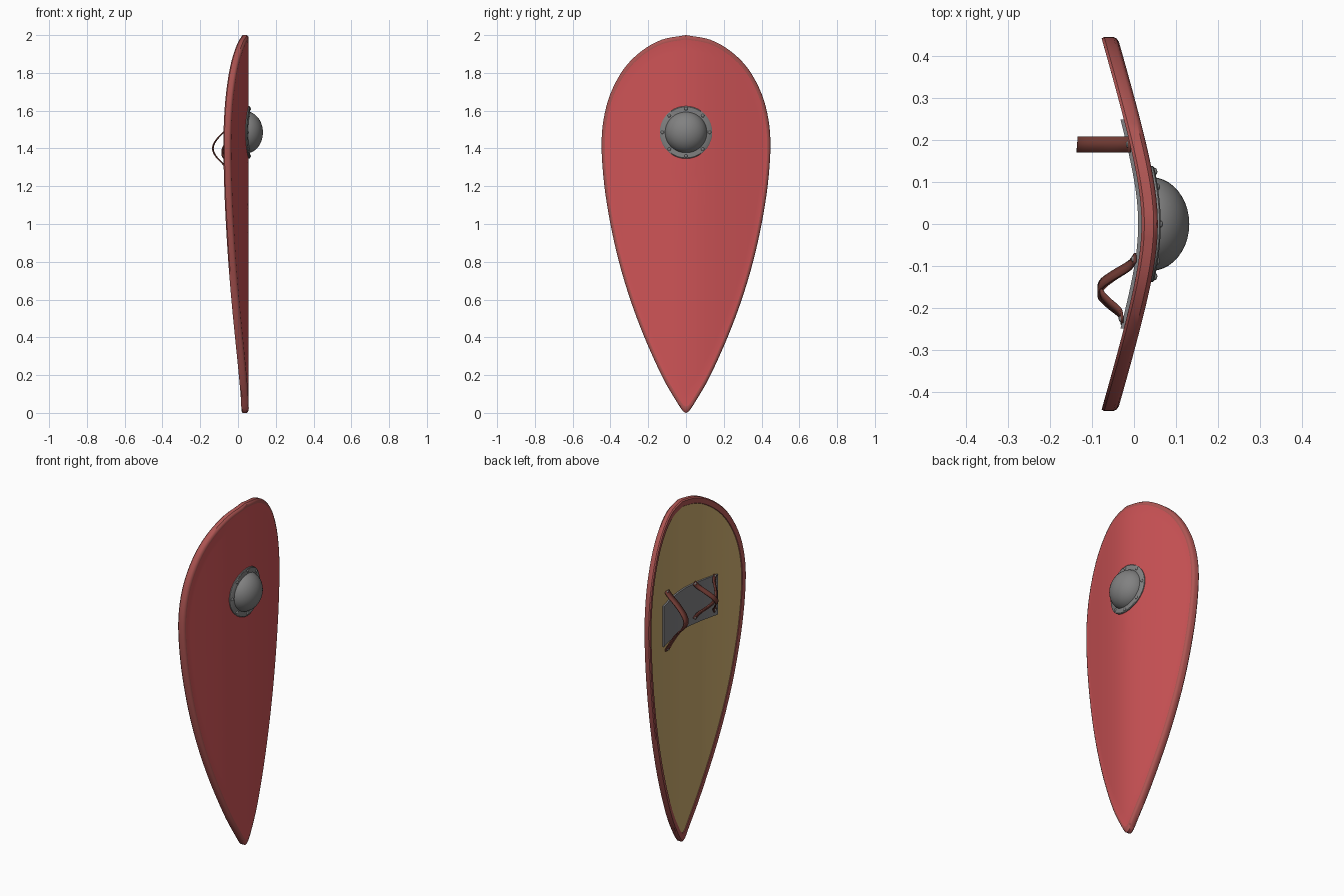
import bpy
import bmesh
from math import sin, cos, pi, sqrt, radians
from mathutils import Vector

if "Cube" in bpy.data.objects:
    bpy.data.objects.remove(bpy.data.objects["Cube"])


def material(name, r, g, b):
    mat = bpy.data.materials.new(name)
    mat.use_nodes = True
    mat.diffuse_color = (r, g, b, 1)
    bsdf = next(n for n in mat.node_tree.nodes if n.type == 'BSDF_PRINCIPLED')
    bsdf.inputs["Base Color"].default_value = (r, g, b, 1)
    return mat


RED = material("red paint", .61, .087, .093)
RIM = material("rim leather", .42, .09, .085)
WOOD = material("tan backing", .6, .41, .155)
STEEL = material("grey steel", .22, .22, .22)
PAD = material("grey pad", .22, .22, .23)
STRAP = material("brown leather", .17, .045, .035)
THICK = 0.039


def face_x(y):
    """Bowed front surface of the board."""
    return .057 + .045 - sqrt((.3 * y) ** 2 + .045 ** 2)


def smooth_path(points, steps):
    """Catmull-Rom curve through the points."""
    p = [Vector(q) for q in points]
    p = [2 * p[0] - p[1]] + p + [2 * p[-1] - p[-2]]
    out = []
    for a, b, c, d in zip(p, p[1:], p[2:], p[3:]):
        for i in range(steps):
            t = i / steps
            out.append(.5 * (2 * b + (c - a) * t + (2 * a - 5 * b + 4 * c - d) * t * t
                             + (3 * b - a - 3 * c + d) * t ** 3))
    return out + [p[-2]]


def finish(name, bm, mats, angle=35):
    bmesh.ops.recalc_face_normals(bm, faces=bm.faces)
    mesh = bpy.data.meshes.new(name)
    bm.to_mesh(mesh)
    bm.free()
    obj = bpy.data.objects.new(name, mesh)
    bpy.context.collection.objects.link(obj)
    for m in mats:
        mesh.materials.append(m)
    bpy.ops.object.select_all(action='DESELECT')
    obj.select_set(True)
    bpy.context.view_layer.objects.active = obj
    bpy.ops.object.shade_smooth_by_angle(angle=radians(angle))
    return obj


def bridge(bm, a, b, index=0):
    n = len(a)
    for i in range(n):
        f = bm.faces.new((a[i], a[(i + 1) % n], b[(i + 1) % n], b[i]))
        f.material_index = index


def cap(bm, ring, point, index=0):
    tip = bm.verts.new(point)
    for i in range(len(ring)):
        bm.faces.new((ring[i], ring[(i + 1) % len(ring)], tip)).material_index = index


# Board: teardrop outline swept through a list of concentric rings
half = smooth_path([(0, 2), (.13, 1.975), (.24, 1.912), (.33, 1.82), (.4, 1.69),
                    (.437, 1.55), (.447, 1.4), (.432, 1.2), (.4, 1), (.355, .8),
                    (.295, .6), (.22, .4), (.125, .19), (.05, .06), (.018, .012), (0, 0)], 4)
outline = half + [Vector((-p.x, p.y)) for p in half[-2:0:-1]]
MID = 1.2


def board_ring(bm, sy, sz, depth):
    ring = []
    for p in outline:
        y = p.x * sy
        ring.append(bm.verts.new((face_x(y) - depth, y, MID + (p.y - MID) * sz)))
    return ring


inner = [i / 10 for i in range(1, 10)]
sections = [(s, s, .001, 0) for s in inner]
sections += [(.962, .972, .001, 0), (.972, .98, 0, 1), (.99, .993, .003, 1),
             (1, 1, .01, 1), (1, 1, THICK - .007, 1), (.99, .993, THICK, 1),
             (.94, .957, THICK, 1), (.935, .954, THICK - .003, 1)]
sections += [(s, s, THICK - .003, 2) for s in reversed(inner)]
bm = bmesh.new()
rings = [board_ring(bm, *s[:3]) for s in sections]
for k in range(len(rings) - 1):
    bridge(bm, rings[k], rings[k + 1], sections[k + 1][3])
cap(bm, rings[0], (face_x(0) - .001, 0, MID), 0)
cap(bm, rings[-1], (face_x(0) - THICK + .003, 0, MID), 2)
finish("shield_board", bm, [RED, RIM, WOOD])


def lathe(name, profile, y0, z0, sides, base=None, mat=STEEL):
    """Spin (radius, height) about x; without a base it follows the board."""
    bm = bmesh.new()
    rings = []
    for r, h in profile:
        ring = []
        for i in range(sides):
            y = y0 + r * cos(2 * pi * i / sides)
            z = z0 + r * sin(2 * pi * i / sides)
            ring.append(bm.verts.new(((face_x(y) if base is None else base) + h, y, z)))
        rings.append(ring)
    for a, b in zip(rings, rings[1:]):
        bridge(bm, a, b)
    bmesh.ops.remove_doubles(bm, verts=bm.verts, dist=.00005)
    return finish(name, bm, [mat])


# Boss: dome, flange and rivets
BOSS_Z = 1.485
dome = [(.112 * cos(a * pi / 20), .092 * sin(a * pi / 20)) for a in range(11)]
lathe("boss_dome", dome, 0, BOSS_Z, 40, base=.04)
lathe("boss_flange", [(.1, .007), (.135, .007), (.139, .004), (.139, -.004)], 0, BOSS_Z, 40)


def rivet(name, x, y, z, r, sign=1):
    prof = [(r * cos(a * pi / 8), sign * r * .7 * sin(a * pi / 8)) for a in range(5)]
    lathe(name, prof, y, z, 10, base=x)


for i in range(8):
    a = i * pi / 4
    y = .125 * cos(a)
    rivet("boss_rivet", face_x(y) + .006, y, BOSS_Z + .125 * sin(a), .009)


def back_x(y):
    return face_x(y) - THICK


# Arm pad: curved sheet behind the boss
bm = bmesh.new()
cols = []
for i in range(25):
    y = -.25 + .5 * i / 24
    cols.append([bm.verts.new((back_x(y) + d, y, z))
                 for d, z in ((.002, 1.25), (-.008, 1.25), (-.008, 1.485), (.002, 1.485))])
for a, b in zip(cols, cols[1:]):
    bridge(bm, a, b)
bm.faces.new(cols[0])
bm.faces.new(cols[-1])
finish("arm_pad", bm, [PAD])


def strap(name, points, width, across):
    """Flat leather band along a curve, with a rivet at either end."""
    side = Vector(across).normalized() * width / 2
    path = smooth_path(points, 6)
    bm = bmesh.new()
    rows = [[bm.verts.new(p - side), bm.verts.new(p + side)] for p in path]
    for a, b in zip(rows, rows[1:]):
        bm.faces.new((a[0], a[1], b[1], b[0]))
    obj = finish(name, bm, [STRAP])
    mod = obj.modifiers.new("thickness", 'SOLIDIFY')
    mod.thickness = .006
    mod.offset = 0
    for p, q in ((path[0], path[3]), (path[-1], path[-4])):
        c = p.lerp(q, .4)
        rivet(name + "_rivet", c.x - .002, c.y, c.z, .008, -1)


# Forearm loop
strap("forearm_strap", [(-.008, .19, 1.55), (-.03, .19, 1.525), (-.077, .19, 1.485),
                        (-.118, .19, 1.44), (-.133, .19, 1.4), (-.118, .19, 1.36),
                        (-.077, .19, 1.315), (-.035, .19, 1.25), (-.008, .19, 1.2)],
      .038, (.08, 1, 0))

# Hand grip: two crossed bands meeting at the middle
for name, s, lift in (("grip_strap_a", 1, 0), ("grip_strap_b", -1, .006)):
    pts = [(back_x(-.155 + .075 * t) - .009 - (.073 - lift) * h,
            -.155 + .075 * t, 1.385 + s * .105 * t)
           for t, h in ((1, 0), (.75, .15), (.45, .6), (.2, .92), (0, 1),
                        (-.2, .92), (-.45, .6), (-.75, .15), (-1, 0))]
    strap(name, pts, .026, (0, -s * .105, .075))
